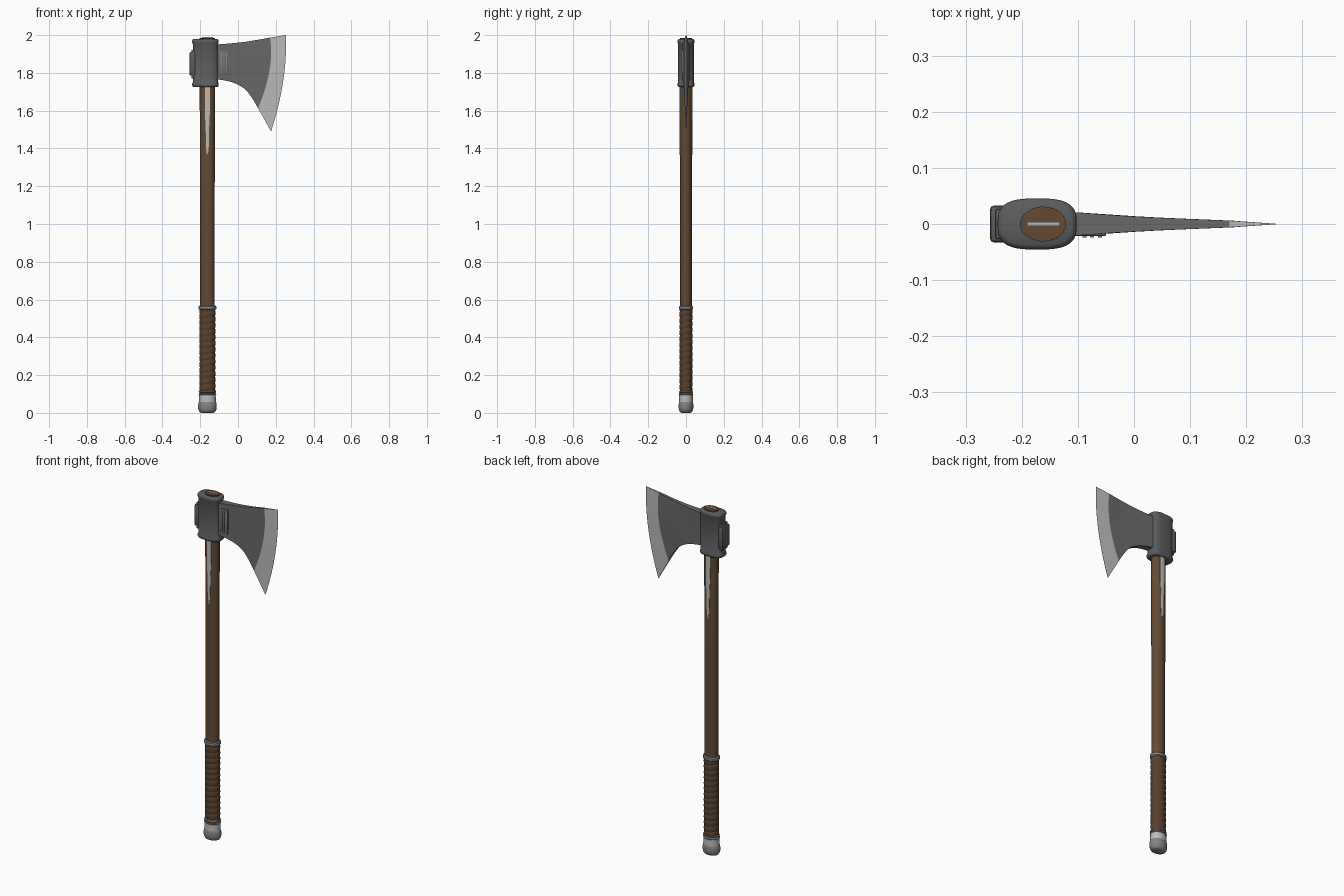
import bpy, bmesh, math

if "Cube" in bpy.data.objects:
    bpy.data.objects.remove(bpy.data.objects["Cube"])

CX = -0.162  # haft axis


def mat(name, r, g, b):
    m = bpy.data.materials.new(name)
    m.diffuse_color = (r, g, b, 1)
    m.use_nodes = True
    m.node_tree.nodes["Principled BSDF"].inputs["Base Color"].default_value = m.diffuse_color
    return m


WOOD = mat("haft wood", 0.125, 0.068, 0.034)
LEATHER = mat("grip leather", 0.10, 0.052, 0.027)
STEEL = mat("blade steel", 0.14, 0.14, 0.14)
DARK = mat("socket steel", 0.105, 0.108, 0.11)
EDGE = mat("sharpened edge", 0.50, 0.50, 0.50)
LIGHT = mat("light metal", 0.50, 0.50, 0.49)
GREY = mat("pommel grey", 0.23, 0.23, 0.23)


def finish(bm, name, mats, angle=35):
    bmesh.ops.recalc_face_normals(bm, faces=bm.faces)
    me = bpy.data.meshes.new(name)
    bm.to_mesh(me)
    bm.free()
    ob = bpy.data.objects.new(name, me)
    bpy.context.collection.objects.link(ob)
    for m in mats:
        me.materials.append(m)
    bpy.ops.object.select_all(action='DESELECT')
    ob.select_set(True)
    bpy.context.view_layer.objects.active = ob
    bpy.ops.object.shade_smooth_by_angle(angle=math.radians(angle))
    return ob


def loft(name, levels, m, n=40, power=2.0, cx=CX, ripple=None):
    """Stack of (super)elliptical rings (z, rx, ry), capped at both ends."""
    bm = bmesh.new()
    rings = []
    for z, rx, ry in levels:
        ring = []
        for i in range(n):
            a = 2 * math.pi * i / n
            c, s = math.cos(a), math.sin(a)
            k = ripple(z, a) if ripple else 0
            x = math.copysign(abs(c) ** (2 / power), c) * (rx + k)
            y = math.copysign(abs(s) ** (2 / power), s) * (ry + k)
            ring.append(bm.verts.new((cx + x, y, z)))
        rings.append(ring)
    for a, b in zip(rings, rings[1:]):
        for i in range(n):
            j = (i + 1) % n
            bm.faces.new((a[i], a[j], b[j], b[i]))
    bm.faces.new(rings[0])
    bm.faces.new(rings[-1])
    return finish(bm, name, [m])


def box(name, lo, hi, m, bevel=0.0):
    bm = bmesh.new()
    bmesh.ops.create_cube(bm, size=1)
    for v in bm.verts:
        v.co = [(l + h) / 2 + c * (h - l) for l, h, c in zip(lo, hi, v.co)]
    if bevel:
        bmesh.ops.bevel(bm, geom=bm.edges[:], offset=bevel, segments=2,
                        profile=0.5, affect='EDGES')
    return finish(bm, name, [m])


# Haft and the wedge in its top
loft("haft", [(0.03, 0.038, 0.030), (1.0, 0.038, 0.031),
              (1.72, 0.041, 0.032), (1.986, 0.041, 0.031)], WOOD)
box("wedge", (-0.191, -0.004, 1.95), (-0.132, 0.004, 1.989), LIGHT)


# Leather grip with a spiral wrap
def wrap(z, a):
    t = (z / 0.032 - a / (2 * math.pi)) % 1.0
    return 0.0035 * math.sin(math.pi * t) ** 0.6


loft("leather_grip", [(0.10 + 0.004 * i, 0.0395, 0.0315) for i in range(114)],
     LEATHER, ripple=wrap)


# Collars, ferrule and pommel
def collar(name, z0, z1, rx, ry, m):
    d = 0.005
    loft(name, [(z0, rx - d, ry - d), (z0 + d, rx, ry),
                (z1 - d, rx, ry), (z1, rx - d, ry - d)], m)


collar("grip_collar", 0.545, 0.568, 0.047, 0.037, GREY)
collar("lower_collar", 0.093, 0.105, 0.047, 0.038, GREY)
collar("lower_collar_trim", 0.105, 0.118, 0.046, 0.037, GREY)
loft("ferrule", [(0.05, 0.045, 0.037), (0.095, 0.044, 0.036)], LIGHT)
loft("pommel", [(0.0, 0.030, 0.023), (0.004, 0.040, 0.031), (0.012, 0.046, 0.036),
                (0.025, 0.0495, 0.039), (0.042, 0.049, 0.039),
                (0.055, 0.047, 0.0375), (0.060, 0.044, 0.036)], GREY)

# Socket around the haft, with a slightly flared rim at each end
half = [(1.724, 0.062, 0.037), (1.728, 0.068, 0.043), (1.734, 0.0705, 0.0455),
        (1.742, 0.0705, 0.0455), (1.750, 0.067, 0.042)]
loft("socket", half + [(3.704 - z, rx, ry) for z, rx, ry in reversed(half)],
     DARK, n=56, power=3.0, cx=-0.1725)

# Poll block behind the socket
box("poll", (-0.257, -0.033, 1.785), (-0.225, 0.033, 1.91), DARK, 0.008)
box("poll_base", (-0.247, -0.027, 1.77), (-0.22, 0.027, 1.922), DARK, 0.004)

# Blade: stations from socket to edge as (top, middle, bottom, half thickness)
st = [[(-0.12, 1.950), (-0.12, 1.860), (-0.12, 1.768), 0.022],
      [(-0.04, 1.956), (-0.035, 1.855), (-0.03, 1.750), 0.016],
      [(0.04, 1.965), (0.045, 1.845), (0.037, 1.714), 0.0115],
      [(0.11, 1.976), (0.11, 1.832), (0.080, 1.658), 0.0085],
      [(0.17, 1.987), (0.166, 1.810), (0.106, 1.613), 0.006],
      [(0.253, 2.000), (0.239, 1.755), (0.175, 1.490), 0.0003]]
flat = [[*t, *m, *b, h] for t, m, b, h in st]


def catmull(p, q, r, s, t):
    return [0.5 * (2 * b + (c - a) * t + (2 * a - 5 * b + 4 * c - d) * t * t
                   + (3 * b - a - 3 * c + d) * t ** 3) for a, b, c, d in zip(p, q, r, s)]


cols = []
for i in range(4):
    for k in range(4):
        cols.append(catmull(flat[max(i - 1, 0)], flat[i], flat[i + 1],
                            flat[min(i + 2, 4)], k / 4))
bevel_col = len(cols)
cols += [flat[4], flat[5]]

ROWS = 20
bm = bmesh.new()
sides = {-1: [], 1: []}
for c in cols:
    for sg in sides:
        line = []
        for r in range(ROWS + 1):
            s = r / ROWS
            w0, w1, w2 = (1 - s) * (1 - 2 * s), 4 * s * (1 - s), s * (2 * s - 1)
            x = w0 * c[0] + w1 * c[2] + w2 * c[4]
            z = w0 * c[1] + w1 * c[3] + w2 * c[5]
            line.append(bm.verts.new((x, sg * c[6], z)))
        sides[sg].append(line)
for i in range(len(cols) - 1):
    idx = 1 if i >= bevel_col else 0
    for g in sides.values():
        for r in range(ROWS):
            bm.faces.new((g[i][r], g[i + 1][r], g[i + 1][r + 1], g[i][r + 1])).material_index = idx
    a, b = sides[-1], sides[1]
    for r in (0, ROWS):
        bm.faces.new((a[i][r], a[i + 1][r], b[i + 1][r], b[i][r])).material_index = idx
for i in (0, len(cols) - 1):
    for r in range(ROWS):
        f = bm.faces.new((sides[-1][i][r], sides[-1][i][r + 1], sides[1][i][r + 1], sides[1][i][r]))
        f.material_index = 1 if i else 0
finish(bm, "blade", [STEEL, EDGE], 25)

# Ribbed cheek panel on the front of the blade
box("cheek_panel", (-0.105, -0.0215, 1.785), (-0.05, -0.010, 1.922), STEEL, 0.002)
for i in range(3):
    x = -0.092 + 0.014 * i
    box(f"cheek_rib_{i + 1}", (x, -0.0245, 1.797), (x + 0.007, -0.018, 1.910), GREY, 0.001)

# Tapering langets down the front and back of the haft
for sg, label in ((-1, "front"), (1, "back")):
    bm = bmesh.new()
    rows = []
    for z, w in ((1.74, 0.013), (1.60, 0.0135), (1.50, 0.009), (1.40, 0.007), (1.365, 0.003)):
        rows.append([bm.verts.new((CX + x, sg * y, z)) for x, y in
                     ((-w, 0.025), (-w, 0.0325), (0, 0.0345), (w, 0.0325), (w, 0.025))])
    for a, b in zip(rows, rows[1:]):
        for i in range(5):
            j = (i + 1) % 5
            bm.faces.new((a[i], a[j], b[j], b[i]))
    bm.faces.new(rows[0])
    bm.faces.new(rows[-1])
    finish(bm, f"langet_{label}", [LIGHT])
